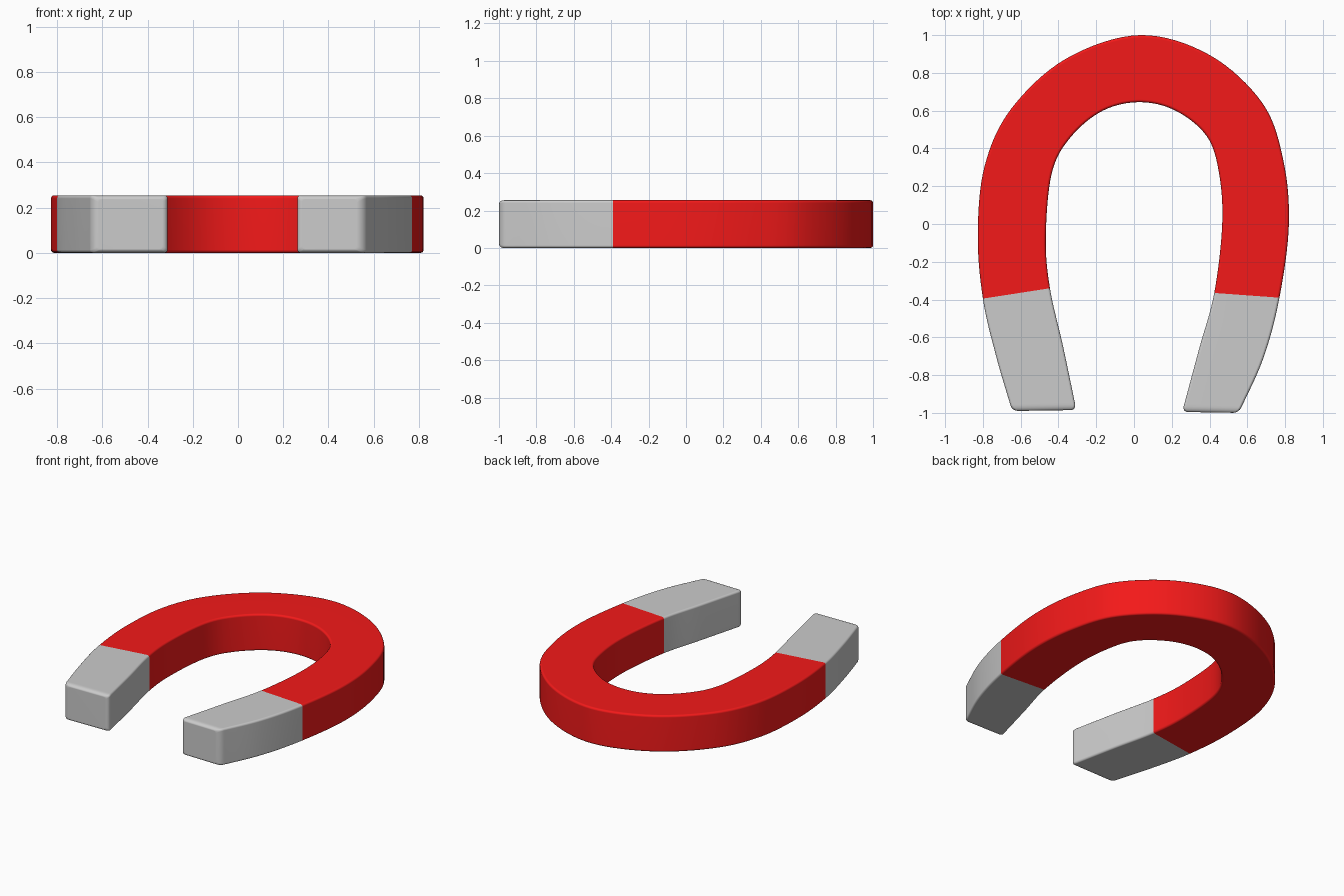
import bpy, bmesh, math
from mathutils import Vector

if "Cube" in bpy.data.objects:
    bpy.data.objects.remove(bpy.data.objects["Cube"])

HEIGHT = 0.255
EDGE = 0.014     # small rounding along the long edges
STEPS = 8        # rings per station

# Outer / inner outline pairs, left tip -> arch -> right tip
OUTER = [(-.645, -.99), (-.73, -.70), (-.80, -.395), (-.827, -.05), (-.79, .31),
         (-.65, .61), (-.36, .875), (.03, 1.0), (.40, .895), (.68, .64),
         (.79, .34), (.82, .0), (.77, -.39), (.685, -.71), (.555, -1.0)]
INNER = [(-.305, -.985), (-.375, -.65), (-.445, -.34), (-.467, -.07), (-.435, .27),
         (-.335, .46), (-.165, .60), (.03, .645), (.22, .60), (.385, .465),
         (.45, .27), (.467, .0), (.425, -.365), (.345, -.66), (.255, -.995)]


def spline(pts):
    """Catmull-Rom curve through the points."""
    p = [Vector(q) for q in pts]
    p = [2 * p[0] - p[1]] + p + [2 * p[-1] - p[-2]]
    out = []
    for i in range(1, len(p) - 2):
        a, b, c, d = p[i - 1:i + 3]
        for k in range(STEPS):
            t = k / STEPS
            out.append(0.5 * (2 * b + (c - a) * t + (2 * a - 5 * b + 4 * c - d) * t * t
                              + (3 * b - a - 3 * c + d) * t ** 3))
    out.append(p[-2])
    return out


def section(o, i, inset=0.0):
    """Rounded rectangle standing on the line from outer to inner point."""
    u = (i - o).normalized()
    half = (i - o).length / 2 - inset
    hz = HEIGHT / 2 - inset * 0.6
    mid = (o + i) / 2
    ring = []
    for n, (sx, sz) in enumerate([(1, 1), (-1, 1), (-1, -1), (1, -1)]):
        for k in range(4):
            a = math.pi / 2 * (n + k / 3)
            w = sx * (half - EDGE) + EDGE * math.cos(a)
            z = sz * (hz - EDGE) + EDGE * math.sin(a)
            ring.append((*(mid + u * w), HEIGHT / 2 + z))
    return ring


def loft(name, rings, cap=False, mat=None):
    bm = bmesh.new()
    loops = [[bm.verts.new(v) for v in r] for r in rings]
    n = len(loops[0])
    for a, b in zip(loops, loops[1:]):
        for k in range(n):
            bm.faces.new((a[k], a[(k + 1) % n], b[(k + 1) % n], b[k]))
    if cap:
        bm.faces.new(loops[-1])
    bmesh.ops.recalc_face_normals(bm, faces=bm.faces)
    # make sure the open tube faces outward: its top must point up
    top = max(bm.faces, key=lambda f: f.calc_center_median().z)
    if top.normal.z < 0:
        bmesh.ops.reverse_faces(bm, faces=bm.faces)
    me = bpy.data.meshes.new(name)
    bm.to_mesh(me)
    bm.free()
    ob = bpy.data.objects.new(name, me)
    bpy.context.collection.objects.link(ob)
    if mat:
        me.materials.append(mat)
    bpy.ops.object.select_all(action='DESELECT')
    ob.select_set(True)
    bpy.context.view_layer.objects.active = ob
    bpy.ops.object.shade_smooth_by_angle(angle=math.radians(40))
    wn = ob.modifiers.new("even_shading", 'WEIGHTED_NORMAL')
    wn.keep_sharp = True
    return ob


red = bpy.data.materials.new("red_paint")
red.diffuse_color = (0.9, 0.01, 0.01, 1)
red.use_nodes = True
red.node_tree.nodes["Principled BSDF"].inputs["Base Color"].default_value = red.diffuse_color

outer, inner = spline(OUTER), spline(INNER)
pairs = list(zip(outer, inner))
a, b = 2 * STEPS, 12 * STEPS

# Painted horseshoe body
loft("magnet_body", [section(o, i) for o, i in pairs[a:b + 1]], mat=red)


# Bare metal tips with rounded ends
def tip(name, path):
    r = 0.03
    (o, i), (po, pi) = path[-1], path[-2]
    do, di = (o - po).normalized(), (i - pi).normalized()
    rings = [section(*q) for q in path[:-1]]
    for k in range(5):
        t = math.pi / 2 * k / 4
        back = r * (1 - math.sin(t))
        rings.append(section(o - do * back, i - di * back, r * (1 - math.cos(t))))
    loft(name, rings, cap=True)


tip("left_tip", pairs[a::-1])
tip("right_tip", pairs[b:])
